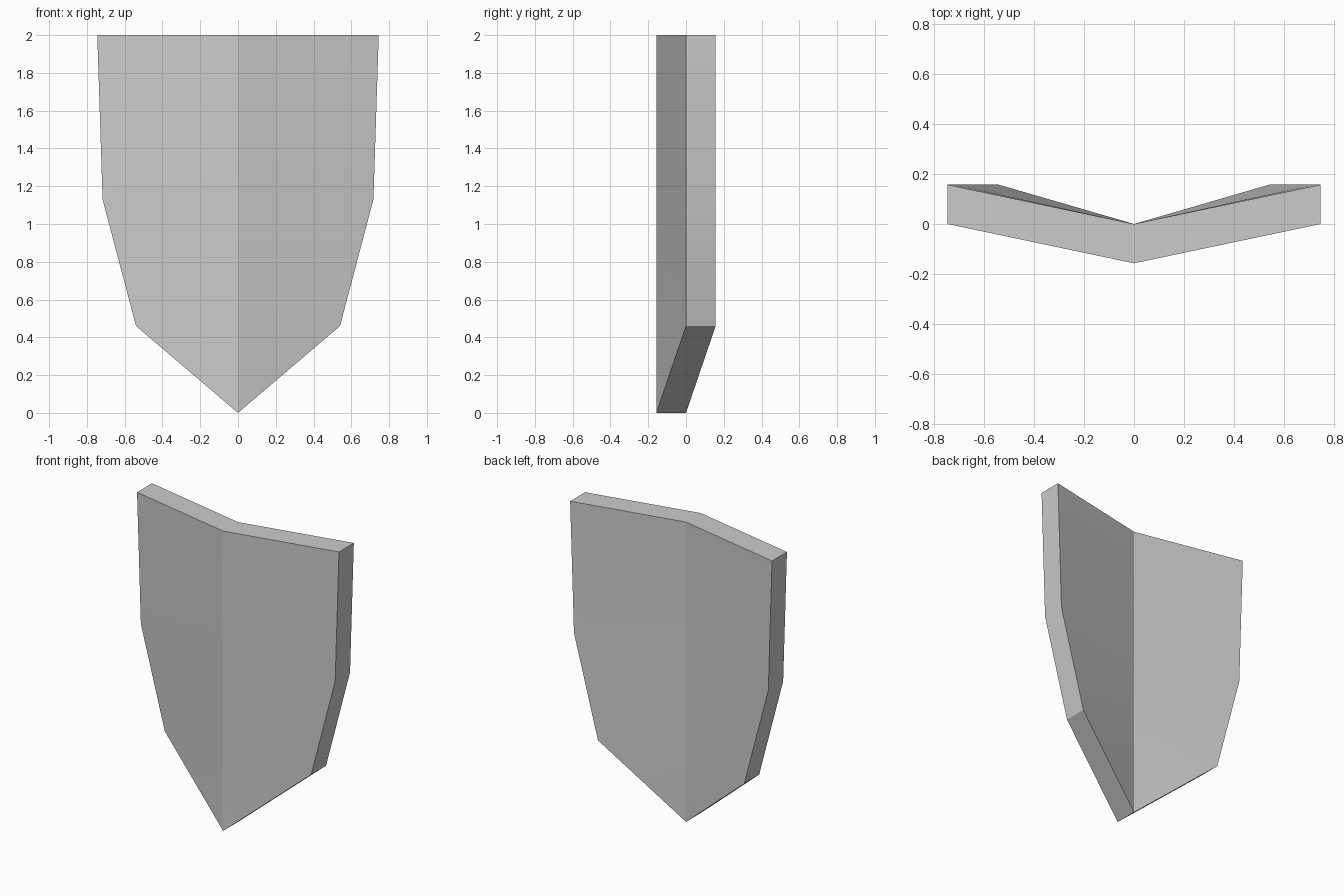
import bpy
import bmesh
import math

cube = bpy.data.objects.get("Cube")
if cube:
    bpy.data.objects.remove(cube, do_unlink=True)

DEPTH = 0.157                                              # plate thickness and fold depth
OUTLINE = [(0.745, 2.0), (0.717, 1.13), (0.54, 0.46)]      # half width, height

grey = bpy.data.materials.new("plain_grey")
grey.use_nodes = True
colour = (0.6, 0.6, 0.6, 1)
grey.diffuse_color = colour
grey.node_tree.nodes["Principled BSDF"].inputs["Base Color"].default_value = colour

# Folded front sheet: a vertical ridge with two wings swept back
bm = bmesh.new()
rows = [[bm.verts.new((-w, 0, z)), bm.verts.new((0, -DEPTH, z)), bm.verts.new((w, 0, z))]
        for w, z in OUTLINE]
tip = bm.verts.new((0, -DEPTH, 0))
for upper, lower in zip(rows, rows[1:]):
    for i in range(2):
        bm.faces.new((upper[i], lower[i], lower[i + 1], upper[i + 1]))
for i in range(2):
    bm.faces.new((rows[-1][i], tip, rows[-1][i + 1]))

# Thicken it straight backwards
copy = bmesh.ops.extrude_face_region(bm, geom=bm.faces[:])["geom"]
bmesh.ops.translate(bm, vec=(0, DEPTH, 0),
                    verts=[v for v in copy if isinstance(v, bmesh.types.BMVert)])
bmesh.ops.recalc_face_normals(bm, faces=bm.faces[:])

mesh = bpy.data.meshes.new("shield_plate")
bm.to_mesh(mesh)
bm.free()
mesh.materials.append(grey)
shield = bpy.data.objects.new("shield_plate", mesh)
bpy.context.collection.objects.link(shield)

# Soft along the curved rim, sharp at the ridge and corners
bpy.ops.object.select_all(action='DESELECT')
shield.select_set(True)
bpy.context.view_layer.objects.active = shield
bpy.ops.object.shade_smooth_by_angle(angle=math.radians(20))
